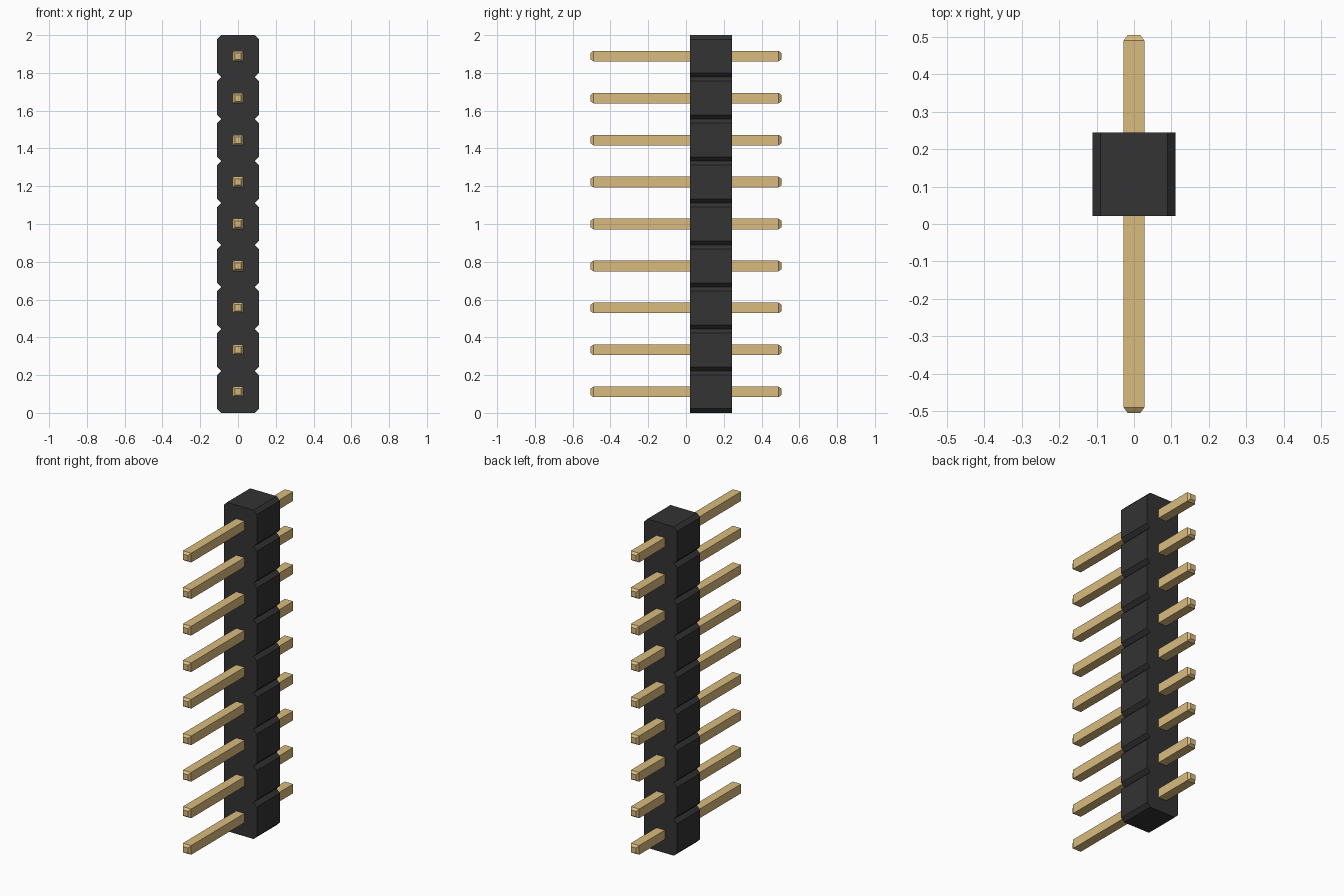
import bpy, bmesh

if "Cube" in bpy.data.objects:
    bpy.data.objects.remove(bpy.data.objects["Cube"])

COUNT = 9
PITCH = 2.0 / COUNT
HALF = PITCH / 2
CH = 0.022                      # corner chamfer of each body cell
Y0, Y1 = 0.022, 0.244           # body depth range
PIN, TIP, PIN_END, TAPER = 0.028, 0.017, 0.505, 0.015


def material(name, rgb):
    m = bpy.data.materials.new(name)
    m.diffuse_color = (*rgb, 1)
    m.use_nodes = True
    m.node_tree.nodes["Principled BSDF"].inputs["Base Color"].default_value = m.diffuse_color
    return m


def finish(name, bm, mat):
    bmesh.ops.recalc_face_normals(bm, faces=bm.faces)
    me = bpy.data.meshes.new(name)
    bm.to_mesh(me)
    bm.free()
    me.materials.append(mat)
    ob = bpy.data.objects.new(name, me)
    bpy.context.collection.objects.link(ob)
    return ob


black = material("black plastic", (0.033, 0.033, 0.033))
gold = material("gold metal", (0.70, 0.50, 0.21))

# Body: notched outline in xz, extruded along y
right = []
for i in range(COUNT):
    z = i * PITCH
    right += [(HALF - CH, z), (HALF, z + CH), (HALF, z + PITCH - CH)]
right.append((HALF - CH, 2.0))
outline = right + [(-x, z) for x, z in reversed(right)]
bm = bmesh.new()
face = bm.faces.new([bm.verts.new((x, Y0, z)) for x, z in outline])
ext = bmesh.ops.extrude_face_region(bm, geom=[face], use_keep_orig=True)
verts = [v for v in ext["geom"] if isinstance(v, bmesh.types.BMVert)]
bmesh.ops.translate(bm, verts=verts, vec=(0, Y1 - Y0, 0))
finish("header_body", bm, black)

# Pins: square bars with tapered tips at both ends
sections = [(-PIN_END, TIP), (-PIN_END + TAPER, PIN),
            (PIN_END - TAPER, PIN), (PIN_END, TIP)]
for i in range(COUNT):
    bm = bmesh.new()
    rings = [[bm.verts.new((sx * r, y, sz * r))
              for sx, sz in ((-1, -1), (1, -1), (1, 1), (-1, 1))]
             for y, r in sections]
    for a, b in zip(rings, rings[1:]):
        for k in range(4):
            n = (k + 1) % 4
            bm.faces.new((a[k], a[n], b[n], b[k]))
    bm.faces.new(rings[0])
    bm.faces.new(rings[-1])
    pin = finish(f"pin_{i + 1}", bm, gold)
    pin.location.z = (i + 0.5) * PITCH
